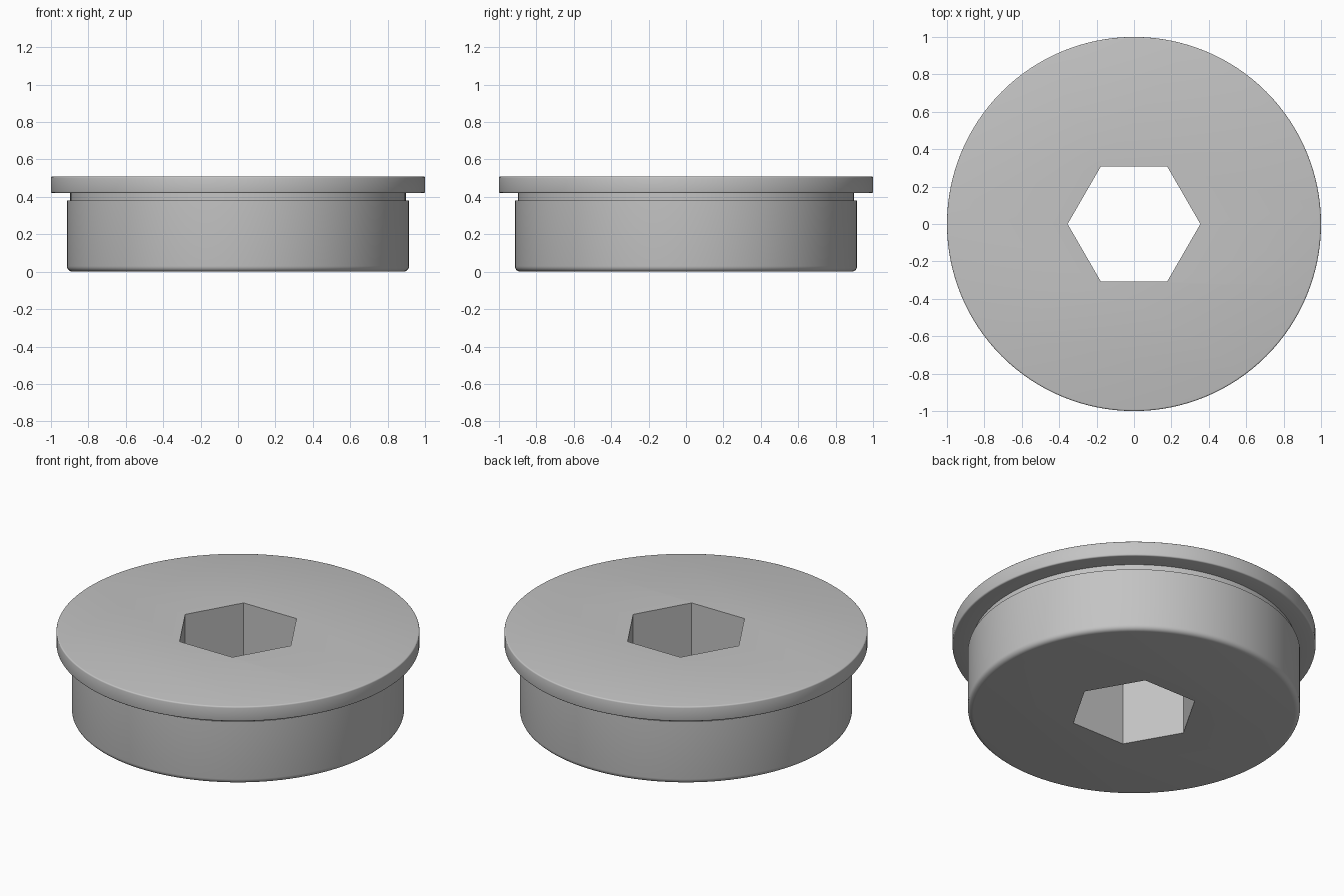
import bpy, bmesh, math

cube = bpy.data.objects.get("Cube")
if cube:
    bpy.data.objects.remove(cube, do_unlink=True)

SEGMENTS = 128
HEIGHT = 0.51

grey = bpy.data.materials.new("plain grey")
grey.use_nodes = True
colour = (0.55, 0.55, 0.55, 1)
grey.diffuse_color = colour
grey.node_tree.nodes["Principled BSDF"].inputs["Base Color"].default_value = colour


def fillet(r, z, radius, start, steps):
    """Quarter-circle of profile points about the centre (r, z)."""
    angles = [math.radians(start + 90 * i / steps) for i in range(steps + 1)]
    return [(r + radius * math.cos(a), z + radius * math.sin(a)) for a in angles]


def make_object(name, bm):
    bmesh.ops.recalc_face_normals(bm, faces=bm.faces)
    mesh = bpy.data.meshes.new(name)
    bm.to_mesh(mesh)
    bm.free()
    mesh.materials.append(grey)
    obj = bpy.data.objects.new(name, mesh)
    bpy.context.collection.objects.link(obj)
    return obj


# Plug profile: rounded foot, straight body, undercut neck, thin flange
profile = fillet(0.885, 0.03, 0.03, -90, 5)
profile += [(0.915, 0.38), (0.897, 0.38), (0.897, 0.42)]
profile += fillet(0.992, 0.428, 0.008, -90, 3)
profile += fillet(0.992, HEIGHT - 0.008, 0.008, 0, 3)

# Turn the profile into a closed solid
bm = bmesh.new()
rings = []
for r, z in profile:
    angles = [2 * math.pi * i / SEGMENTS for i in range(SEGMENTS)]
    rings.append([bm.verts.new((r * math.cos(a), r * math.sin(a), z)) for a in angles])
for low, high in zip(rings, rings[1:]):
    for i in range(SEGMENTS):
        j = (i + 1) % SEGMENTS
        bm.faces.new((low[i], low[j], high[j], high[i]))
bm.faces.new(rings[0])
bm.faces.new(rings[-1])
plug = make_object("flanged_plug", bm)

# Hexagonal socket cut right through
bm = bmesh.new()
corners = [(0.355 * math.cos(k * math.pi / 3), 0.355 * math.sin(k * math.pi / 3), -0.2)
           for k in range(6)]
base = bm.faces.new([bm.verts.new(c) for c in corners])
top = bmesh.ops.extrude_face_region(bm, geom=[base])["geom"]
bmesh.ops.translate(bm, vec=(0, 0, 1), verts=[v for v in top if isinstance(v, bmesh.types.BMVert)])
cutter = make_object("hex_socket_cutter", bm)
cutter.hide_render = True

cut = plug.modifiers.new("hex socket", "BOOLEAN")
cut.operation = "DIFFERENCE"
cut.solver = "EXACT"
cut.object = cutter

bpy.ops.object.select_all(action="DESELECT")
plug.select_set(True)
bpy.context.view_layer.objects.active = plug
bpy.ops.object.modifier_apply(modifier=cut.name)
bpy.data.objects.remove(cutter, do_unlink=True)
bpy.ops.object.shade_smooth_by_angle(angle=math.radians(35))
